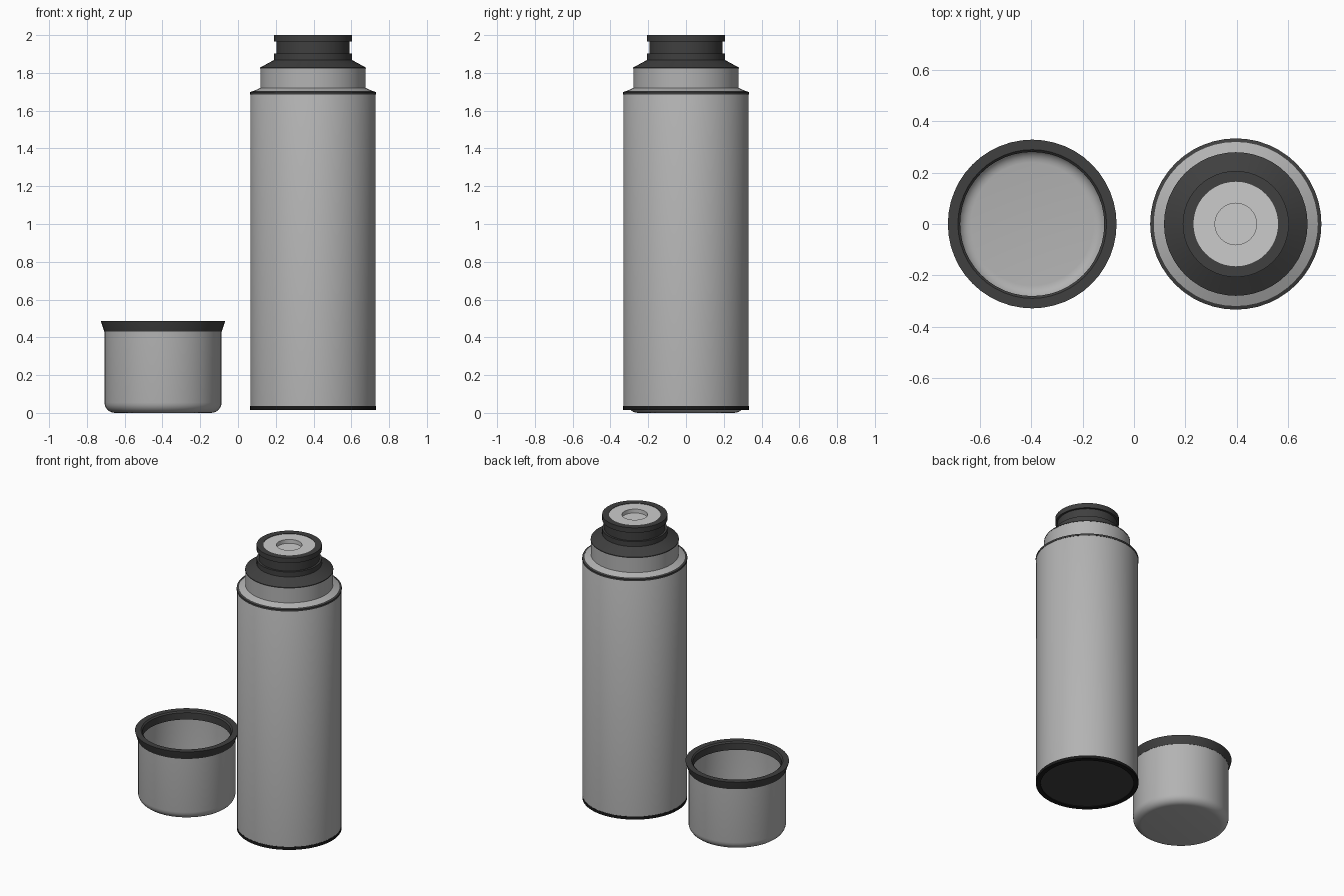
import bpy, bmesh, math

if "Cube" in bpy.data.objects:
    bpy.data.objects.remove(bpy.data.objects["Cube"])

SIDES = 48
BOTTLE_X, CUP_X = 0.397, -0.397


def material(name, v):
    m = bpy.data.materials.new(name)
    m.diffuse_color = (v, v, v, 1)
    m.use_nodes = True
    m.node_tree.nodes["Principled BSDF"].inputs["Base Color"].default_value = m.diffuse_color
    return m


steel = material("steel", 0.45)
rubber = material("dark_rubber", 0.05)
black = material("black_trim", 0.01)


def lathe(name, x, profile, mat=None, closed=False):
    """Revolve (radius, z) points around a vertical axis at x."""
    bm = bmesh.new()
    pts = profile + profile[:1] if closed else profile
    verts = [bm.verts.new((r, 0, z)) for r, z in pts]
    edges = [bm.edges.new(pair) for pair in zip(verts, verts[1:])]
    bmesh.ops.spin(bm, geom=verts + edges, cent=(0, 0, 0), axis=(0, 0, 1),
                   angle=math.tau, steps=SIDES)
    bmesh.ops.remove_doubles(bm, verts=bm.verts, dist=1e-4)
    bmesh.ops.recalc_face_normals(bm, faces=bm.faces)
    mesh = bpy.data.meshes.new(name)
    bm.to_mesh(mesh)
    bm.free()
    obj = bpy.data.objects.new(name, mesh)
    bpy.context.collection.objects.link(obj)
    obj.location.x = x
    if mat:
        mesh.materials.append(mat)
    bpy.ops.object.select_all(action='DESELECT')
    obj.select_set(True)
    bpy.context.view_layer.objects.active = obj
    bpy.ops.object.shade_smooth_by_angle(angle=math.radians(30))
    return obj


def arc(cr, cz, rad, a0, a1, n=6):
    """Points on a fillet, angles in degrees."""
    angles = [math.radians(a0 + (a1 - a0) * i / n) for i in range(n + 1)]
    return [(cr + rad * math.cos(a), cz + rad * math.sin(a)) for a in angles]


# Bottle body with shoulder and neck
lathe("bottle_body", BOTTLE_X, [
    (0, 0.035), (0.332, 0.035), (0.332, 1.685), (0.325, 1.70), (0.279, 1.72),
    (0.279, 1.825), (0, 1.825)], steel)

# Dark trim rings at the base and the shoulder
lathe("base_ring", BOTTLE_X, [
    (0.302, 0.015), (0.333, 0.015), (0.333, 0.036), (0.302, 0.036)], black, True)
lathe("base_plate", BOTTLE_X, [(0, 0.02), (0.302, 0.02), (0.302, 0.035), (0, 0.035)], rubber)
lathe("shoulder_ring", BOTTLE_X, [
    (0.32, 1.685), (0.334, 1.685), (0.334, 1.698), (0.32, 1.703)], rubber, True)

# Stopper collar, grooved neck and top lip
lathe("stopper", BOTTLE_X, [
    (0, 1.822), (0.28, 1.822), (0.28, 1.828), (0.207, 1.868), (0.207, 1.903),
    (0.193, 1.903), (0.193, 1.965), (0.207, 1.965), (0.207, 2.0),
    (0.165, 2.0), (0.165, 1.96), (0, 1.96)], rubber)

# Pale stopper button with a shallow round recess
lathe("stopper_button", BOTTLE_X, [
    (0, 1.97), (0.081, 1.97), (0.081, 1.997), (0.165, 1.997), (0.165, 1.965), (0, 1.965)])

# Cup with rounded bottom and hollow inside
lathe("cup", CUP_X,
      [(0, 0)] + arc(0.255, 0.055, 0.055, -90, 0) + [(0.31, 0.44), (0.29, 0.44)]
      + arc(0.24, 0.07, 0.05, 0, -90) + [(0, 0.02)], steel)

# Flared dark cup rim
lathe("cup_rim", CUP_X, [
    (0.311, 0.43), (0.326, 0.475), (0.329, 0.487), (0.29, 0.487), (0.281, 0.478),
    (0.281, 0.43)], rubber, True)
